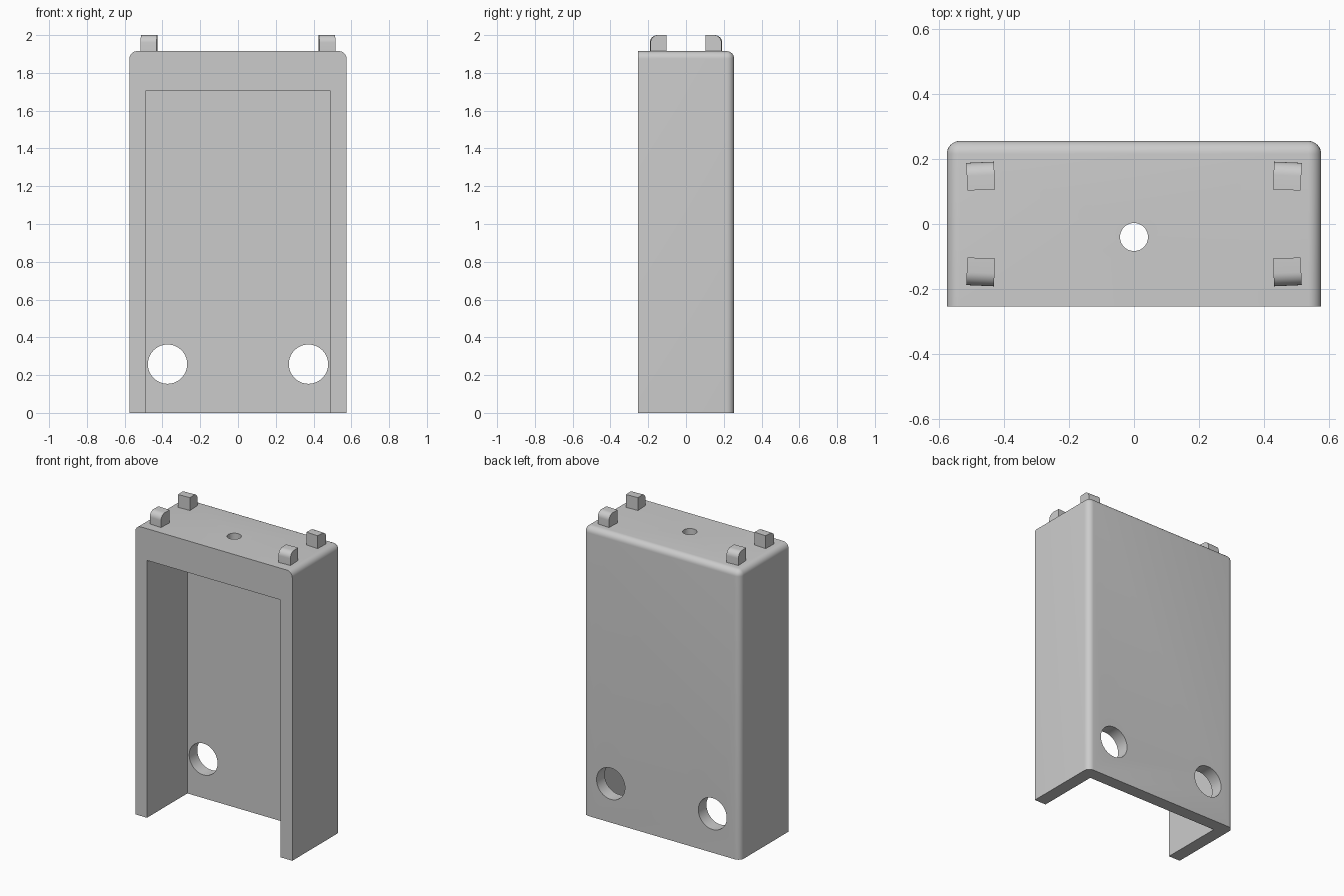
import bpy
import bmesh
from math import radians
from mathutils import Matrix, Vector

if "Cube" in bpy.data.objects:
    bpy.data.objects.remove(bpy.data.objects["Cube"])

grey = bpy.data.materials.new("plain_grey")
grey.use_nodes = True
colour = (0.6, 0.6, 0.6, 1)
grey.diffuse_color = colour
grey.node_tree.nodes["Principled BSDF"].inputs["Base Color"].default_value = colour

HALF_W, FRONT, BACK, TOP = 0.575, -0.253, 0.255, 1.915
WALL = 0.085


def make_object(name, bm):
    mesh = bpy.data.meshes.new(name)
    bmesh.ops.recalc_face_normals(bm, faces=bm.faces)
    bm.to_mesh(mesh)
    bm.free()
    mesh.materials.append(grey)
    obj = bpy.data.objects.new(name, mesh)
    bpy.context.collection.objects.link(obj)
    return obj


def box(low, high):
    bm = bmesh.new()
    bmesh.ops.create_cube(bm, size=1)
    low, high = Vector(low), Vector(high)
    for v in bm.verts:
        v.co = (low + high) / 2 + v.co * (high - low)
    return bm


def round_edges(bm, rule, radius):
    edges = [e for e in bm.edges if rule(*(v.co for v in e.verts))]
    bmesh.ops.bevel(bm, geom=edges, offset=radius, segments=8,
                    profile=0.5, affect='EDGES', clamp_overlap=True)


def cut(target, name, bm):
    cutter = make_object(name, bm)
    mod = target.modifiers.new(name, 'BOOLEAN')
    mod.operation, mod.solver, mod.object = 'DIFFERENCE', 'EXACT', cutter
    bpy.context.view_layer.objects.active = target
    bpy.ops.object.modifier_apply(modifier=name)
    bpy.data.objects.remove(cutter)


def cylinder(radius, depth, centre, rotation=Matrix()):
    bm = bmesh.new()
    bmesh.ops.create_cone(bm, cap_ends=True, segments=64, radius1=radius,
                          radius2=radius, depth=depth,
                          matrix=Matrix.Translation(centre) @ rotation)
    return bm


def smooth(obj):
    bpy.ops.object.select_all(action='DESELECT')
    obj.select_set(True)
    bpy.context.view_layer.objects.active = obj
    bpy.ops.object.shade_smooth_by_angle(angle=radians(30))


# Housing: rounded along the top sides and around the back
def housing_rule(a, b):
    def both(axis, value):
        return abs(a[axis] - value) < 1e-4 and abs(b[axis] - value) < 1e-4
    side = both(0, HALF_W) or both(0, -HALF_W)
    return side + both(1, BACK) + both(2, TOP) >= 2


bm = box((-HALF_W, FRONT, 0), (HALF_W, BACK, TOP))
round_edges(bm, housing_rule, 0.04)
housing = make_object("housing", bm)

# Open cavity at the front and bottom
inner = HALF_W - WALL
cut(housing, "cavity", box((-inner, FRONT - 1, -1), (inner, BACK - WALL, 1.705)))

# Round holes in the back wall and the top
quarter_turn = Matrix.Rotation(radians(90), 4, 'X')
for side in (-1, 1):
    cut(housing, "back_hole",
        cylinder(0.104, 0.3, (side * 0.373, BACK, 0.258), quarter_turn))
cut(housing, "top_hole", cylinder(0.043, 0.6, (0, -0.04, TOP)))
smooth(housing)

# Four slightly turned pegs, rounded on their outer top edges
PEG = 0.0425
for x_name, sx in (("left", 1), ("right", -1)):
    for y_name, sy in (("front", -1), ("back", 1)):
        bm = box((-PEG, -PEG, TOP - 0.01), (PEG, PEG, 2))
        round_edges(bm, lambda a, b: min(a.z, b.z) > 1.99
                    and min(a.y * sy, b.y * sy) > 0, 0.04)
        turn = Matrix.Rotation(radians(-2.5 * sx * sy), 4, 'Z')
        place = Matrix.Translation((sx * 0.471, sy * 0.147, 0))
        bm.transform(place @ turn)
        smooth(make_object(f"{y_name}_{x_name}_peg", bm))
